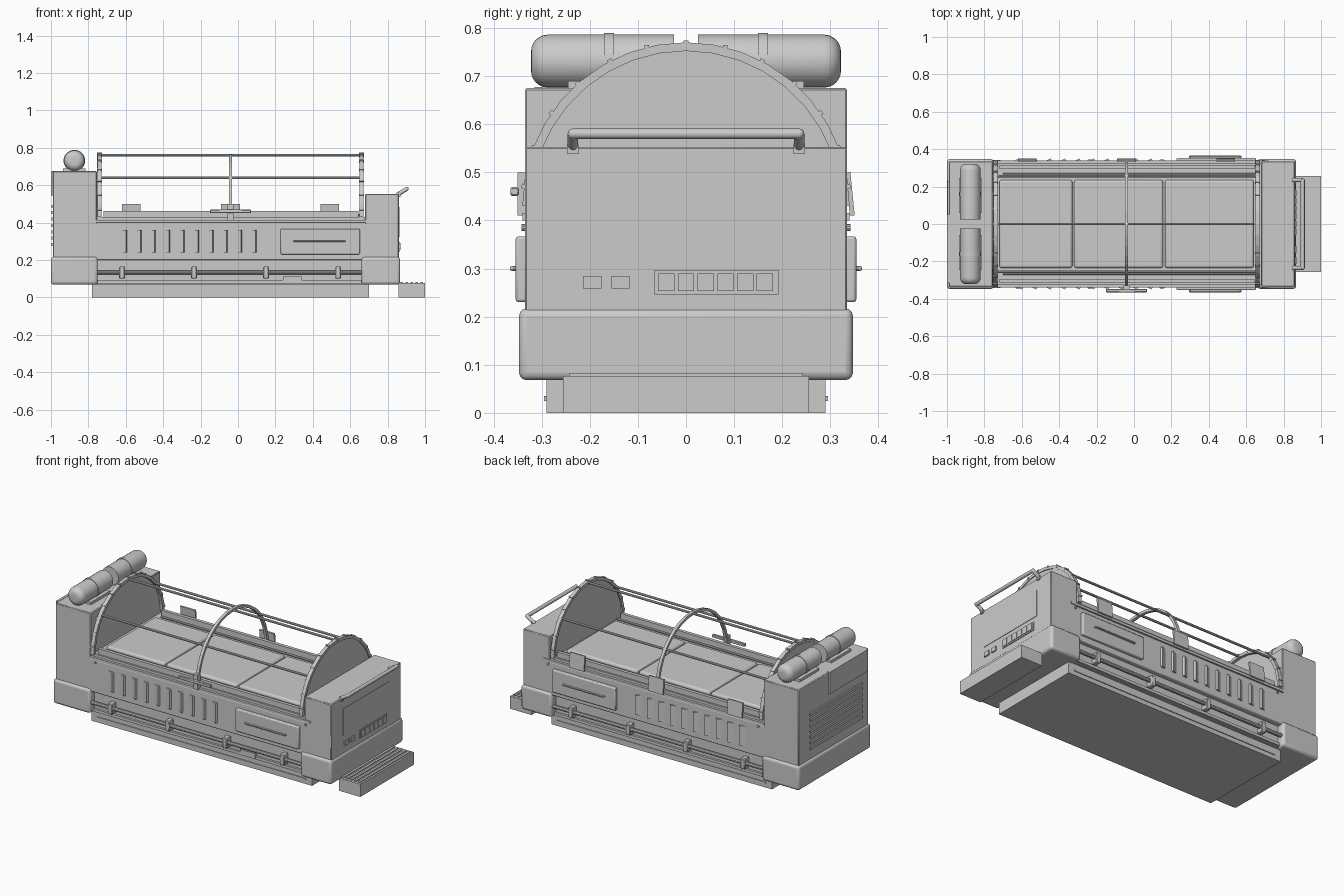
import bpy, bmesh, math
from mathutils import Vector

cube = bpy.data.objects.get("Cube")
if cube:
    bpy.data.objects.remove(cube, do_unlink=True)

grey = bpy.data.materials.new("light grey")
grey.use_nodes = True
grey.diffuse_color = (0.6, 0.6, 0.6, 1)
grey.node_tree.nodes["Principled BSDF"].inputs["Base Color"].default_value = (0.6, 0.6, 0.6, 1)


def finish(name, bm, bevel=0, segments=3, smooth=False):
    bmesh.ops.recalc_face_normals(bm, faces=bm.faces)
    mesh = bpy.data.meshes.new(name)
    bm.to_mesh(mesh)
    bm.free()
    ob = bpy.data.objects.new(name, mesh)
    bpy.context.collection.objects.link(ob)
    mesh.materials.append(grey)
    if bevel:
        mod = ob.modifiers.new("Bevel", 'BEVEL')
        mod.width, mod.segments = bevel, segments
    if smooth or bevel:
        bpy.ops.object.select_all(action='DESELECT')
        ob.select_set(True)
        bpy.context.view_layer.objects.active = ob
        bpy.ops.object.shade_smooth_by_angle(angle=math.radians(35))
    return ob


def box(name, x, y, z, bevel=0, segments=3):
    """Box from (min, max) ranges."""
    bm = bmesh.new()
    bmesh.ops.create_cube(bm, size=1)
    for v in bm.verts:
        v.co = [r[0] if c < 0 else r[1] for c, r in zip(v.co, (x, y, z))]
    return finish(name, bm, bevel, segments)


def side(s, a, b):
    """Y range on the left (+1) or right (-1) flank."""
    return tuple(sorted((s * a, s * b)))


def rod(name, points, r, verts=10):
    bm = bmesh.new()
    pts = [Vector(p) for p in points]
    for a, b in zip(pts, pts[1:]):
        d = b - a
        m = d.to_track_quat('Z', 'Y').to_matrix().to_4x4()
        m.translation = (a + b) / 2
        bmesh.ops.create_cone(bm, cap_ends=True, segments=verts, radius1=r, radius2=r,
                              depth=d.length, matrix=m)
    for p in pts[1:-1]:
        res = bmesh.ops.create_uvsphere(bm, u_segments=verts, v_segments=6, radius=r)
        bmesh.ops.translate(bm, verts=res["verts"], vec=p)
    return finish(name, bm, smooth=True)


def lathe_y(name, profile, cx, cz, s, n=28):
    """Revolve (radius, y) pairs about an axis along y."""
    bm = bmesh.new()
    vs = [bm.verts.new((cx + r, s * y, cz)) for r, y in profile]
    es = [bm.edges.new(e) for e in zip(vs, vs[1:])]
    bmesh.ops.spin(bm, geom=vs + es, cent=(cx, 0, cz), axis=(0, 1, 0),
                   angle=2 * math.pi, steps=n)
    bmesh.ops.remove_doubles(bm, verts=bm.verts, dist=1e-5)
    return finish(name, bm, smooth=True)


ARCH_Z = 0.43


def arch(name, x0, x1, outer, inner=0, n=18):
    """Half ring, or a half disc when inner is zero."""
    bm = bmesh.new()
    arc = [i * math.pi / n for i in range(n + 1)]
    at = lambda r, t: bm.verts.new((x0, r * math.cos(t), ARCH_Z + r * math.sin(t)))
    top = [at(outer, t) for t in arc]
    if inner:
        low = [at(inner, t) for t in arc]
        faces = [bm.faces.new((top[i], top[i + 1], low[i + 1], low[i])) for i in range(n)]
    else:
        faces = [bm.faces.new(top)]
    ext = bmesh.ops.extrude_face_region(bm, geom=faces)["geom"]
    bmesh.ops.translate(bm, vec=(x1 - x0, 0, 0),
                        verts=[g for g in ext if isinstance(g, bmesh.types.BMVert)])
    return finish(name, bm)


# Base and main body
box("plinth", (-0.78, 0.70), (-0.29, 0.29), (0, 0.08))
box("lower_body", (-0.78, 0.70), (-0.305, 0.305), (0.07, 0.21))
box("main_body", (-0.78, 0.70), (-0.335, 0.335), (0.2, 0.40), 0.006, 2)
box("body_rim", (-0.76, 0.72), (-0.34, 0.34), (0.40, 0.415))
box("bed_deck", (-0.755, 0.68), (-0.325, 0.325), (0.40, 0.43))

# End blocks with rounded bumpers
box("head_block", (-0.99, -0.755), (-0.335, 0.335), (0.1, 0.675), 0.004, 1)
box("head_bumper", (-1.0, -0.75), (-0.347, 0.347), (0.068, 0.217), 0.016)
box("foot_block", (0.68, 0.86), (-0.335, 0.335), (0.1, 0.553), 0.004, 1)
box("foot_bumper", (0.66, 0.867), (-0.347, 0.347), (0.068, 0.217), 0.016)

# Mattress pads
for a, b in ((-0.72, -0.33), (-0.32, 0.155), (0.165, 0.64)):
    box("mattress_pad", (a, b), (-0.235, 0.235), (0.42, 0.448), 0.012)

# Canopy frame
for x, plate in ((-0.74, -0.75), (0.66, 0.662)):
    arch("end_arch", x - 0.011, x + 0.011, 0.34, 0.322)
    arch("end_panel", plate - 0.004, plate + 0.004, 0.325)
    for i in range(13):
        t = math.pi * (i + 0.5) / 13
        y, z = 0.337 * math.cos(t), ARCH_Z + 0.337 * math.sin(t)
        stud = box("arch_clip", (-0.013, 0.013), (-0.005, 0.005), (-0.007, 0.007))
        stud.location, stud.rotation_euler = (x, y, z), (t - math.pi / 2, 0, 0)
arch("middle_arch", -0.049, -0.031, 0.338, 0.322)
for t in (0.685, math.pi / 2, math.pi - 0.685):
    y, z = 0.33 * math.cos(t), ARCH_Z + 0.33 * math.sin(t)
    rod("canopy_rod", [(-0.74, y, z), (0.66, y, z)], 0.007)

# Flank details, the same on both sides
for s in (-1, 1):
    box("bed_rail", (-0.72, 0.645), side(s, 0.295, 0.315), (0.43, 0.462))
    rod("bed_rail_rod", [(-0.70, s * 0.265, 0.44), (0.65, s * 0.265, 0.44)], 0.007)
    for i in range(10):
        slat = box("vent_slat", (-0.018, 0.018), (-0.006, 0.006), (0.24, 0.36))
        slat.location = (-0.613 + i * 0.077, s * 0.337, 0)
        slat.rotation_euler.z = s * 0.45
    box("drawer_front", (0.228, 0.652), side(s, 0.33, 0.354), (0.23, 0.367), 0.006, 2)
    rod("drawer_handle", [(0.30, s * 0.352, 0.30), (0.30, s * 0.361, 0.30),
                          (0.57, s * 0.361, 0.30), (0.57, s * 0.352, 0.30)], 0.005)
    rod("side_rail", [(-0.76, s * 0.328, 0.133), (0.67, s * 0.328, 0.133)], 0.011)
    box("lower_ledge", (-0.75, 0.66), side(s, 0.30, 0.318), (0.075, 0.092))
    box("plinth_strip", (-0.74, 0.66), side(s, 0.285, 0.295), (0.025, 0.035))
    for i in range(4):
        x = -0.62 + i * 0.385
        box("rail_clamp", (x - 0.015, x + 0.015), side(s, 0.30, 0.344), (0.10, 0.165), 0.004, 1)
    for x in (-0.72, 0.69):
        rod("body_bolt", [(x, s * 0.33, 0.385), (x, s * 0.342, 0.385)], 0.007)

# Canopy hinges on the left flank, latch handle on the right
for x in (-0.57, -0.04, 0.49):
    hinge = box("canopy_hinge", (x - 0.05, x + 0.05), (-0.005, 0.005), (-0.045, 0.045))
    hinge.location, hinge.rotation_euler.x = (0, 0.341, 0.455), 0.1
box("latch_bar", (-0.15, 0.07), (-0.365, -0.347), (0.451, 0.469), 0.003, 1)
box("latch_stem", (-0.055, -0.025), (-0.35, -0.325), (0.41, 0.50))
box("side_plate", (0.24, 0.34), (-0.324, -0.30), (0.08, 0.112))

# Gas bottles on the head block
for s in (-1, 1):
    outer = [(0.055 - 0.035 * (1 - math.cos(a)), 0.287 + 0.035 * math.sin(a))
             for a in [i * math.pi / 12 for i in range(7)]]
    lathe_y("gas_bottle", [(0, 0.025), (0.055, 0.025)] + outer + [(0, 0.322)], -0.875, 0.731, s)
    lathe_y("bottle_strap", [(0.054, 0.15), (0.058, 0.15), (0.058, 0.17), (0.054, 0.17)],
            -0.875, 0.731, s)
    box("bottle_cradle", (-0.935, -0.815), side(s, 0.06, 0.245), (0.67, 0.69))

# Head end: grille and service plate
box("service_plate", (-1.0, -0.985), (-0.315, 0.05), (0.545, 0.677))
for i in range(7):
    z = 0.275 + i * 0.034
    box("grille_slat", (-0.998, -0.985), (-0.27, 0.23), (z, z + 0.016))

# Foot end: screen, buttons and keypad
box("screen", (0.855, 0.863), (-0.22, 0.217), (0.323, 0.483))
for y in (-0.214, -0.155):
    box("button", (0.855, 0.868), (y, y + 0.038), (0.258, 0.284))
box("keypad", (0.855, 0.865), (-0.065, 0.192), (0.246, 0.297))
for i in range(6):
    y = -0.058 + i * 0.041
    box("key", (0.86, 0.869), (y, y + 0.034), (0.253, 0.29))

# Push handle
rod("push_handle", [(0.85, -0.235, 0.548), (0.902, -0.235, 0.58),
                    (0.902, 0.235, 0.58), (0.85, 0.235, 0.548)], 0.011, 12)
for y in (-0.235, 0.235):
    box("handle_mount", (0.855, 0.868), (y - 0.012, y + 0.012), (0.538, 0.56))

# Step with ridges
box("step", (0.857, 1.0), (-0.256, 0.256), (0, 0.077))
for i in range(5):
    x = 0.868 + i * 0.027
    box("step_ridge", (x, x + 0.013), (-0.243, 0.243), (0.076, 0.083))
